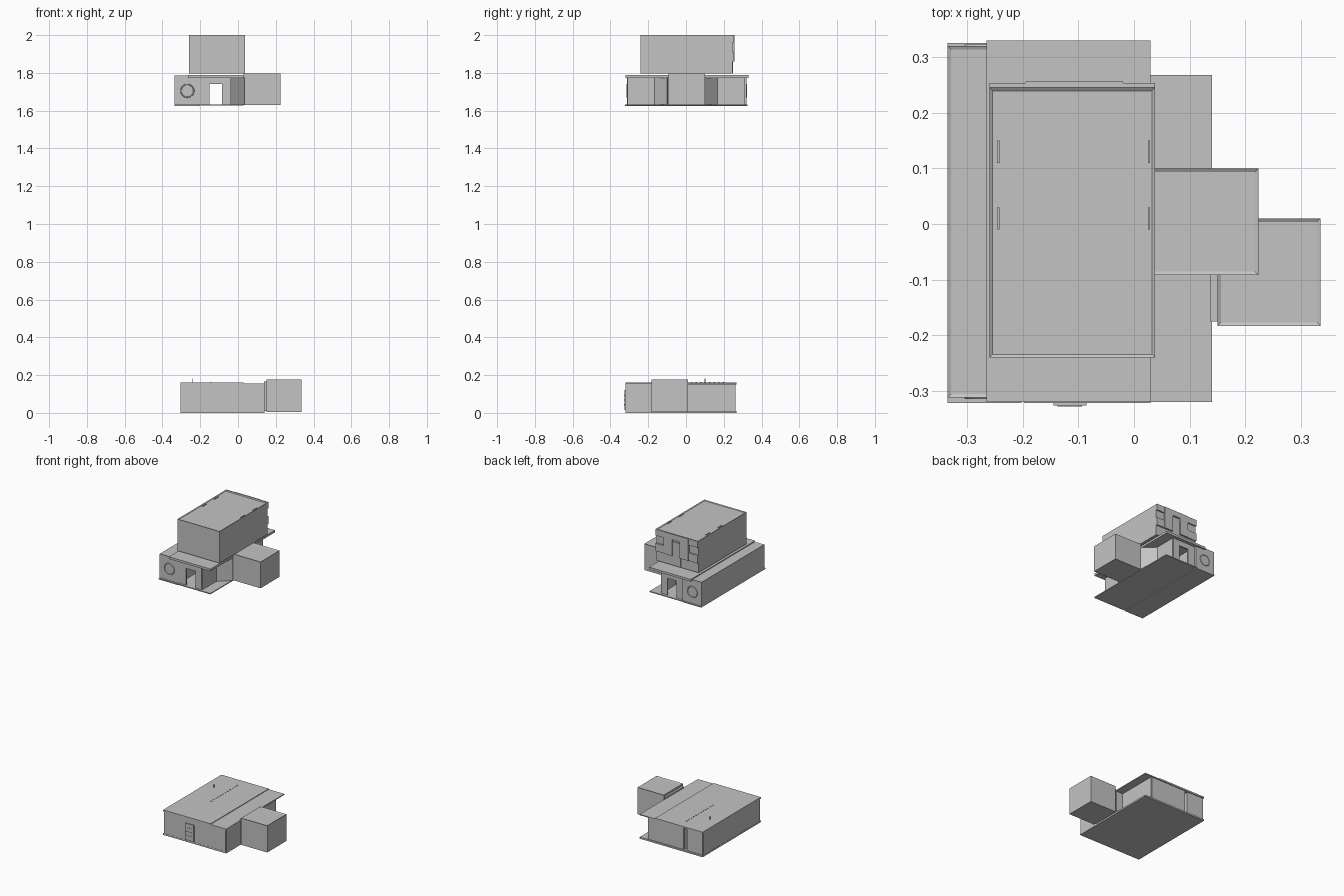
import bpy, bmesh, math
from mathutils import Vector

if "Cube" in bpy.data.objects:
    bpy.data.objects.remove(bpy.data.objects["Cube"])

mat = bpy.data.materials.new("plain_grey")
mat.use_nodes = True
GREY = (0.55, 0.55, 0.55, 1)
mat.diffuse_color = GREY
mat.node_tree.nodes["Principled BSDF"].inputs["Base Color"].default_value = GREY


def finish(name, bm):
    bmesh.ops.recalc_face_normals(bm, faces=bm.faces)
    mesh = bpy.data.meshes.new(name)
    bm.to_mesh(mesh)
    bm.free()
    mesh.materials.append(mat)
    ob = bpy.data.objects.new(name, mesh)
    bpy.context.collection.objects.link(ob)
    return ob


def add_box(bm, x, y, z):
    verts = bmesh.ops.create_cube(bm, size=1)["verts"]
    for v in verts:
        v.co = [a + (c + 0.5) * (b - a) for c, (a, b) in zip(v.co, (x, y, z))]


def box(name, x, y, z):
    bm = bmesh.new()
    add_box(bm, x, y, z)
    return finish(name, bm)


def tray(name, x, y, z, rim=0.009, depth=0.004):
    """Closed block whose roof is sunk inside a narrow rim."""
    bm = bmesh.new()
    add_box(bm, x, y, z)
    bm.normal_update()
    top = [f for f in bm.faces if f.normal.z > 0.9]
    bmesh.ops.inset_region(bm, faces=top, thickness=rim)
    for v in top[0].verts:
        v.co.z -= depth
    return finish(name, bm)


def wall(name, path, z, thick=0.008):
    """Upright wall segments along a plan path."""
    bm = bmesh.new()
    for a, b in zip(path, path[1:]):
        a, b = Vector(a), Vector(b)
        side = (b - a).normalized().orthogonal() * thick / 2
        base = [bm.verts.new((*p, z[0])) for p in (a + side, b + side, b - side, a - side)]
        face = bm.faces.new(base)
        out = bmesh.ops.extrude_face_region(bm, geom=[face])["geom"]
        bmesh.ops.translate(bm, vec=(0, 0, z[1] - z[0]),
                            verts=[g for g in out if isinstance(g, bmesh.types.BMVert)])
    return finish(name, bm)


# Ground module: slab, walls with an open side porch, two-part roof
box("ground_floor", (-0.305, 0.14), (-0.32, 0.268), (0, 0.01))
Z = (0.01, 0.15)
wall("ground_front_wall", [(-0.30, -0.315), (0.136, -0.315), (0.136, 0.0), (0.085, 0.0),
                           (0.085, 0.258), (-0.165, 0.258), (-0.165, 0.20)], Z)
wall("ground_side_wall", [(-0.30, -0.315), (-0.30, 0.258), (-0.19, 0.258), (-0.19, 0.20),
                          (-0.165, 0.20)], Z)
box("ground_roof_main", (-0.305, 0.03), (-0.32, 0.268), (0.15, 0.16))
box("ground_roof_side", (0.03, 0.14), (-0.32, 0.268), (0.15, 0.156))
box("ground_side_room_link", (0.137, 0.153), (-0.175, 0.0), (0.01, 0.165))
tray("ground_side_room", (0.15, 0.335), (-0.183, 0.01), (0.006, 0.177))

# Front door with slats
box("front_door", (-0.145, -0.085), (-0.326, -0.319), (0.015, 0.12))
for i in range(3):
    box(f"door_slat_{i}", (-0.137, -0.093), (-0.328, -0.326), (0.04 + i * 0.025, 0.046 + i * 0.025))

# Roof pegs and vent pole
for i in range(12):
    y = -0.07 + i * 0.024
    box(f"roof_peg_{i}", (-0.145, -0.141), (y, y + 0.007), (0.16, 0.163))
box("vent_pole", (-0.242, -0.238), (0.098, 0.102), (0.16, 0.182))

# Middle storey: long wing and floor plates
box("middle_floor_wing", (-0.335, -0.202), (-0.322, 0.325), (1.625, 1.632))
box("middle_floor_hall", (-0.198, 0.03), (-0.322, 0.325), (1.627, 1.633))
tray("long_wing", (-0.335, -0.2), (-0.312, 0.32), (1.632, 1.785), depth=0.003)
box("middle_roof", (-0.265, 0.03), (-0.32, 0.33), (1.774, 1.788))

# Hall walls mirrored front and back, each with a doorway and slanted corner
Z = (1.633, 1.775)
for side, s in (("front", -1), ("back", 1)):
    wall(f"{side}_hall_pier", [(-0.2, s * 0.305), (-0.15, s * 0.305)], Z)
    wall(f"{side}_hall_lintel", [(-0.15, s * 0.305), (-0.085, s * 0.305)], (1.74, Z[1]))
    wall(f"{side}_hall_wall", [(-0.085, s * 0.305), (-0.04, s * 0.305),
                               (-0.04, s * 0.165), (0.033, s * 0.098)], Z)
    # Round window ring on the wing end
    bpy.ops.mesh.primitive_torus_add(major_segments=32, minor_segments=6, major_radius=0.034,
                                     minor_radius=0.003, location=(-0.268, s * 0.316 + 0.004, 1.705),
                                     rotation=(math.pi / 2, 0, 0))
    ring = bpy.context.object
    ring.name = f"{side}_round_window"
    ring.data.materials.append(mat)
    bpy.ops.object.shade_smooth_by_angle()

tray("middle_side_room", (0.03, 0.224), (-0.092, 0.1), (1.63, 1.798))

# Top storey
tray("top_room", (-0.26, 0.038), (-0.24, 0.245), (1.797, 2.0), rim=0.008)
for x in (-0.244, 0.027):
    for y in (-0.01, 0.11):
        box("roof_clip", (x - 0.002, x + 0.002), (y, y + 0.04), (1.995, 2.0))

# Back facade of the top storey: corner piers, window bars, framed door
for name, x0, x1 in (("right", -0.26, -0.195), ("left", -0.02, 0.038)):
    box(f"{name}_window_head", (x0, x1), (0.245, 0.253), (1.96, 2.0))
    box(f"{name}_window_sill", (x0, x1), (0.245, 0.253), (1.86, 1.91))
for x in (-0.195, -0.08):
    box("door_jamb", (x, x + 0.06), (0.245, 0.256), (1.86, 2.0))
box("door_head", (-0.195, -0.02), (0.245, 0.256), (1.965, 2.0))
box("top_door", (-0.135, -0.08), (0.245, 0.249), (1.80, 1.95))
